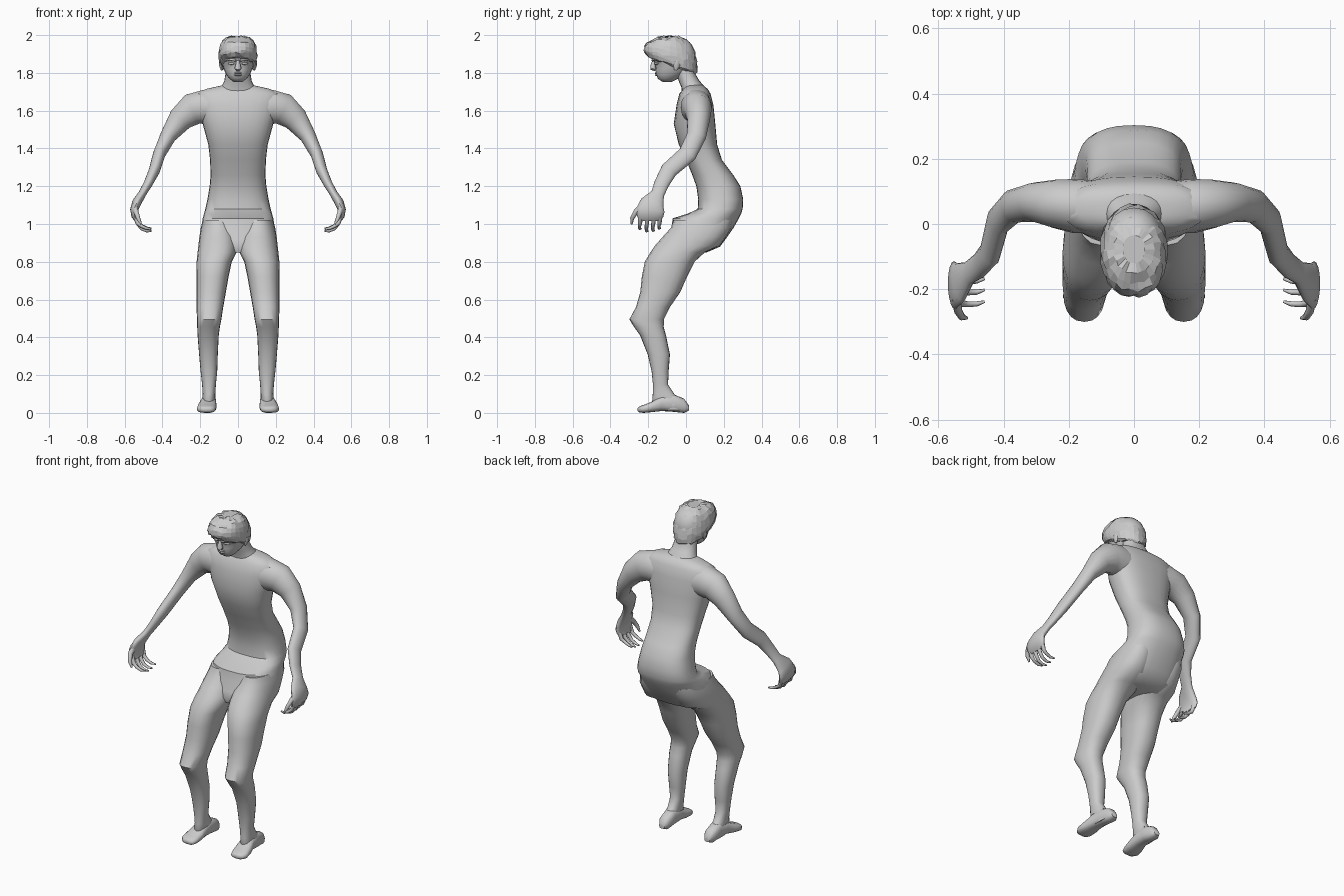
import bpy, bmesh, random
from math import sin, cos, pi, copysign, radians
from mathutils import Vector

random.seed(4)


def superpoint(a, e):
    c, s = cos(a), sin(a)
    return copysign(abs(c) ** (2 / e), c), copysign(abs(s) ** (2 / e), s)


def level(z, x0, x1, y0, y1, n=20, e=2.3):
    """Horizontal cross-section filling the given x and y ranges."""
    pts = []
    for i in range(n):
        c, s = superpoint(2 * pi * i / n, e)
        pts.append(Vector(((x0 + x1) / 2 + c * (x1 - x0) / 2,
                           (y0 + y1) / 2 + s * (y1 - y0) / 2, z)))
    return pts


def sweep(path, n=14):
    """Sections across a path of (x, y, z, y-radius, other radius)."""
    rings = []
    cs = [Vector(p[:3]) for p in path]
    for i, p in enumerate(path):
        t = (cs[min(i + 1, len(cs) - 1)] - cs[max(i - 1, 0)]).normalized()
        u = Vector((0, 1, 0))
        u = (u - u.dot(t) * t).normalized()
        v = t.cross(u)
        rings.append([cs[i] + u * p[3] * cos(2 * pi * k / n) + v * p[4] * sin(2 * pi * k / n)
                      for k in range(n)])
    return rings


def loft(name, rings, mirror=False, smooth=50):
    bm = bmesh.new()
    vs = [[bm.verts.new(p) for p in r] for r in rings]
    n = len(vs[0])
    for a, b in zip(vs, vs[1:]):
        for i in range(n):
            bm.faces.new((a[i], a[(i + 1) % n], b[(i + 1) % n], b[i]))
    bm.faces.new(vs[0])
    bm.faces.new(vs[-1])
    bmesh.ops.recalc_face_normals(bm, faces=bm.faces)
    me = bpy.data.meshes.new(name)
    bm.to_mesh(me)
    bm.free()
    ob = bpy.data.objects.new(name, me)
    bpy.context.collection.objects.link(ob)
    if mirror:
        ob.modifiers.new("Mirror", "MIRROR").use_mirror_merge = False
    if smooth:
        bpy.ops.object.select_all(action="DESELECT")
        ob.select_set(True)
        bpy.context.view_layer.objects.active = ob
        bpy.ops.object.shade_smooth_by_angle(angle=radians(smooth))
    return ob


# Torso and pelvis: z, half width, front y, back y
torso = [(1.735, .08, 0, .09), (1.715, .17, -.015, .115), (1.69, .22, -.035, .13),
         (1.63, .215, -.05, .145), (1.53, .187, -.065, .155), (1.42, .157, -.038, .165),
         (1.34, .148, 0, .19), (1.26, .145, .033, .25), (1.20, .15, .055, .288),
         (1.13, .162, .065, .303), (1.08, .173, .062, .30), (1.055, .18, .01, .292),
         (1.03, .187, -.07, .28), (.98, .195, -.078, .252), (.92, .203, -.10, .21),
         (.88, .20, -.11, .18), (.85, .14, -.10, .11)]
loft("torso", [level(z, -w, w, a, b, 28, 2.5) for z, w, a, b in torso])

# Neck
loft("neck", [level(z, -w, w, a, b) for z, w, a, b in
              [(1.68, .12, -.02, .12), (1.725, .088, -.025, .10), (1.76, .072, -.04, .07),
               (1.80, .066, -.05, .047), (1.87, .06, -.06, .04)]])

# Legs: z, inner x, outer x, front y, back y
leg = [(1.02, .02, .185, -.065, .25), (.98, .01, .197, -.08, .24), (.93, .004, .205, -.125, .21),
       (.885, .004, .21, -.165, .18), (.85, .008, .214, -.188, .10), (.80, .033, .219, -.218, .045),
       (.72, .05, .22, -.234, .005), (.64, .064, .22, -.242, -.03), (.56, .078, .22, -.265, -.085),
       (.495, .088, .217, -.30, -.117), (.455, .096, .216, -.275, -.118), (.41, .102, .214, -.243, -.106),
       (.31, .107, .206, -.203, -.085), (.22, .11, .198, -.182, -.092), (.15, .117, .19, -.175, -.095),
       (.10, .12, .187, -.176, -.062), (.05, .12, .192, -.18, -.01), (.015, .13, .185, -.16, 0)]
loft("leg", [level(z, a, b, c, d) for z, a, b, c, d in leg], mirror=True)

# Feet: y, centre x, half width, sole z, top z
foot = [(.015, .152, .018, .012, .04), (-.01, .152, .034, 0, .075), (-.07, .153, .037, .006, .10),
        (-.13, .157, .042, .01, .09), (-.18, .163, .05, .004, .06), (-.225, .168, .05, 0, .042),
        (-.248, .165, .038, .003, .034), (-.256, .162, .018, .01, .026)]
rings = []
for y, x, w, z0, z1 in foot:
    rings.append([Vector((p.x, y, p.y)) for p in level(0, x - w, x + w, z0, z1, 16, 2.6)])
loft("foot", rings, mirror=True)

# Arms and palms: centre, radius along y, radius across
arm = [(.10, .05, 1.61, .08, .09), (.18, .055, 1.62, .083, .092), (.24, .062, 1.608, .075, .086),
       (.305, .067, 1.555, .06, .067), (.37, .055, 1.465, .052, .043), (.417, .008, 1.37, .05, .033),
       (.442, -.09, 1.285, .046, .03), (.475, -.128, 1.215, .04, .024), (.507, -.15, 1.16, .036, .021),
       (.535, -.178, 1.115, .062, .025), (.55, -.188, 1.075, .075, .021), (.547, -.19, 1.04, .07, .017),
       (.537, -.19, 1.02, .058, .011)]
loft("arm", sweep(arm, 18), mirror=True)

# Fingers curl inward below the palm
for i, y in enumerate((-.137, -.17, -.204, -.24)):
    d = (.012, 0, -.003, .01)[i]
    loft("finger", sweep([(.545, y, 1.045, .013, .012), (.532, y - .003, 1.005, .011, .011),
                          (.51, y - .006, .978 + d, .009, .009), (.482, y - .005, .966 + d, .008, .008),
                          (.458, y + .002, .965 + d, .004, .004)], 8), mirror=True)
loft("thumb", sweep([(.545, -.225, 1.095, .022, .015), (.54, -.265, 1.065, .014, .013),
                     (.528, -.285, 1.03, .011, .011), (.513, -.288, 1.0, .005, .005)], 8), mirror=True)

# Head: z, half width, front y, back y
head = [(1.753, .025, -.125, -.075), (1.768, .045, -.148, -.045), (1.79, .062, -.158, -.01),
        (1.82, .076, -.162, .03), (1.85, .085, -.164, .045), (1.868, .088, -.178, .048),
        (1.91, .092, -.195, .05), (1.95, .08, -.18, .03), (1.98, .05, -.13, 0)]
loft("head", [level(z, -w, w, a, b, 20, 2.2) for z, w, a, b in head])

# Nose, brows, eyes, lips and ears
loft("nose", sweep([(0, -.168, 1.868, .008, .008), (0, -.174, 1.84, .014, .013),
                    (0, -.175, 1.825, .016, .018), (0, -.162, 1.815, .008, .012)], 8))
loft("brow", sweep([(.012, -.178, 1.866, .006, .006), (.04, -.172, 1.872, .009, .007),
                    (.072, -.138, 1.866, .006, .006)], 8), mirror=True)
loft("eye", sweep([(.018, -.162, 1.849, .002, .002), (.028, -.16, 1.85, .008, .007),
                   (.042, -.153, 1.85, .008, .007), (.053, -.146, 1.849, .002, .002)], 8), mirror=True)
for z in (1.789, 1.799):
    loft("lip", sweep([(-.028, -.145, z, .003, .002), (-.01, -.159, z, .006, .005),
                       (.01, -.159, z, .006, .005), (.028, -.145, z, .003, .002)], 8))
loft("ear", sweep([(.085, -.055, 1.815, .008, .006), (.091, -.05, 1.84, .018, .009),
                   (.092, -.045, 1.865, .014, .008)], 8), mirror=True)

# Hair: faceted tufted cap, lower at the nape than at the brow
hair = [(1.795, .083, -.182, .046), (1.81, .094, -.205, .056), (1.835, .10, -.22, .058),
        (1.86, .102, -.223, .056), (1.89, .10, -.22, .05), (1.925, .094, -.205, .038),
        (1.955, .082, -.182, .018), (1.978, .062, -.15, -.005), (1.993, .034, -.12, -.035)]
rings = []
for i, (z, w, a, b) in enumerate(hair):
    ring = level(z, -w, w, a, b, 26, 2.2)
    slope = .36 * (1 - i / 8)
    mid = Vector((0, -.08, z))
    for k, p in enumerate(ring):
        tuft = 1 + (.025 if (i + k) % 2 else -.03) + random.uniform(-.015, .015)
        q = mid + (p - mid) * (tuft if i < 8 else 1)
        q.z += (.05 - p.y) * slope + random.uniform(-.008, .006)
        q.z = min(q.z, 2.0)
        q.y = max(q.y, -.226)
        ring[k] = q
    rings.append(ring)
loft("hair", rings, smooth=0)
